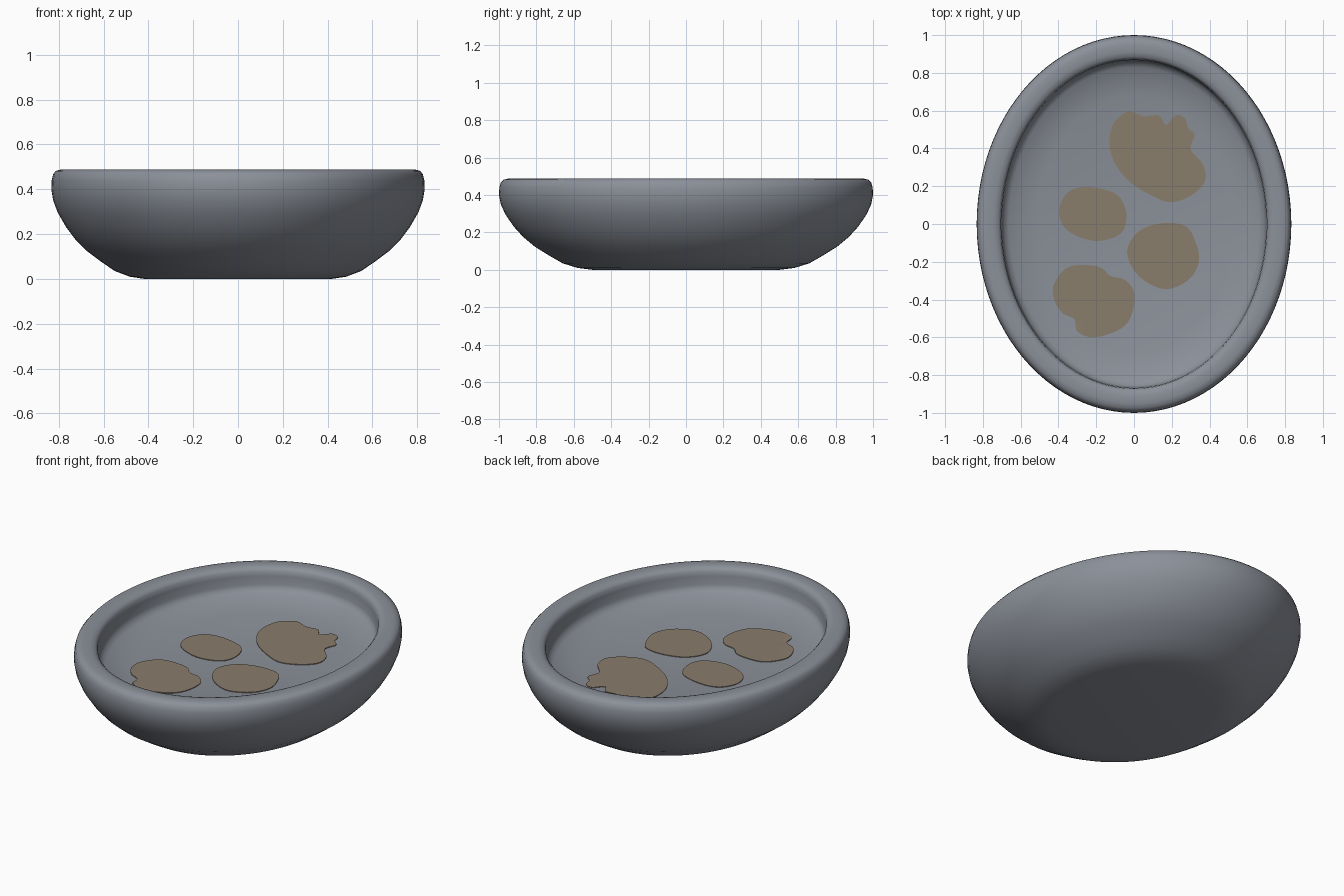
import bpy, bmesh, math
from mathutils import Vector

if "Cube" in bpy.data.objects:
    bpy.data.objects.remove(bpy.data.objects["Cube"])

SEG = 96
NARROW = 0.167      # the oval is this much narrower in x than in y


def material(name, color):
    m = bpy.data.materials.new(name)
    m.diffuse_color = (*color, 1.0)
    m.use_nodes = True
    m.node_tree.nodes["Principled BSDF"].inputs["Base Color"].default_value = m.diffuse_color
    return m


def add_object(name, bm, mat, angle):
    me = bpy.data.meshes.new(name)
    bm.to_mesh(me)
    bm.free()
    me.materials.append(mat)
    ob = bpy.data.objects.new(name, me)
    bpy.context.collection.objects.link(ob)
    bpy.ops.object.select_all(action='DESELECT')
    ob.select_set(True)
    bpy.context.view_layer.objects.active = ob
    bpy.ops.object.shade_smooth_by_angle(angle=math.radians(angle))
    return ob


def bridge(bm, a, b):
    n = len(a)
    for i in range(n):
        j = (i + 1) % n
        bm.faces.new((a[i], a[j], b[j], b[i]))


grey = material("stone grey", (0.26, 0.28, 0.32))
tan = material("crumb tan", (0.25, 0.205, 0.15))

# Bowl: (half length in y, z), outside from the foot up to the rim
outer = [(0.50, 0.0), (0.58, 0.01), (0.66, 0.035), (0.73, 0.075), (0.81, 0.125),
         (0.87, 0.175), (0.92, 0.23), (0.965, 0.295), (0.99, 0.35), (1.0, 0.40),
         (0.998, 0.44), (0.99, 0.468), (0.975, 0.482), (0.95, 0.488)]
# Inside from the rim down to the flat floor
inner = [(0.91, 0.488), (0.885, 0.482), (0.872, 0.468), (0.868, 0.44), (0.865, 0.39),
         (0.855, 0.365), (0.83, 0.35), (0.76, 0.33), (0.68, 0.31)]
FLOOR = 0.31

bm = bmesh.new()
rings = []
for a, b, z in ([(r * (1 - NARROW), r, z) for r, z in outer] +
                [(r - NARROW, r, z) for r, z in inner]):
    rings.append([bm.verts.new((a * math.cos(t), b * math.sin(t), z))
                  for t in (2 * math.pi * i / SEG for i in range(SEG))])
for lo, hi in zip(rings, rings[1:]):
    bridge(bm, lo, hi)
bm.faces.new(rings[0][::-1])
bm.faces.new(rings[-1])
add_object("bowl", bm, grey, 40)


# Height of the bowl's inside just beyond the flat floor
def floor_height(x, y):
    k = math.hypot(x / (0.68 - NARROW), y / 0.68)
    return FLOOR + max(0.0, k - 1) * 0.68 * 0.25


# Smooth closed outline through a few points
def smooth_loop(pts, steps=5):
    out, n = [], len(pts)
    for i in range(n):
        p0, p1, p2, p3 = (Vector(pts[(i + k) % n]) for k in (-1, 0, 1, 2))
        for s in range(steps):
            t = s / steps
            out.append(0.5 * (2 * p1 + (p2 - p0) * t + (2 * p0 - 5 * p1 + 4 * p2 - p3) * t * t
                              + (3 * p1 - p0 - 3 * p2 + p3) * t ** 3))
    return out


# Thin crumb patches lying on the floor
def patch(name, pts):
    loop = smooth_loop(pts)
    c = sum(loop, Vector((0, 0))) / len(loop)
    bm = bmesh.new()
    prev = None
    for f, lift in ((1.0, -0.002), (1.0, 0.004), (0.8, 0.004), (0.5, 0.004), (0.2, 0.004)):
        ring = []
        for p in loop:
            q = c + (p - c) * f
            ring.append(bm.verts.new((q.x, q.y, floor_height(q.x, q.y) + lift)))
        if prev:
            bridge(bm, prev, ring)
        prev = ring
    bm.faces.new(prev)
    bmesh.ops.recalc_face_normals(bm, faces=bm.faces)
    if max(bm.faces, key=lambda g: g.calc_center_median().z).normal.z < 0:
        bmesh.ops.reverse_faces(bm, faces=bm.faces)
    add_object(name, bm, tan, 30)


patch("patch_large", [(0.32, 0.47), (0.285, 0.51), (0.27, 0.56), (0.22, 0.575), (0.17, 0.525),
                      (0.13, 0.575), (0.05, 0.57), (-0.03, 0.595), (-0.11, 0.53), (-0.13, 0.42),
                      (-0.10, 0.32), (-0.03, 0.23), (0.075, 0.16), (0.19, 0.115), (0.30, 0.15),
                      (0.375, 0.225), (0.365, 0.315), (0.30, 0.395)])
patch("patch_left", [(-0.04, 0.05), (-0.09, 0.155), (-0.23, 0.195), (-0.34, 0.175),
                     (-0.395, 0.09), (-0.38, 0.0), (-0.31, -0.06), (-0.19, -0.09), (-0.07, -0.05)])
patch("patch_right", [(0.345, -0.19), (0.32, -0.08), (0.27, -0.01), (0.155, 0.005),
                      (0.03, -0.035), (-0.035, -0.13), (-0.01, -0.23), (0.07, -0.31),
                      (0.18, -0.345), (0.295, -0.29)])
patch("patch_front", [(0.0, -0.36), (-0.05, -0.295), (-0.125, -0.275), (-0.19, -0.225),
                      (-0.34, -0.225), (-0.42, -0.31), (-0.425, -0.395), (-0.38, -0.47),
                      (-0.315, -0.505), (-0.30, -0.57), (-0.21, -0.60), (-0.07, -0.555),
                      (-0.01, -0.475)])
